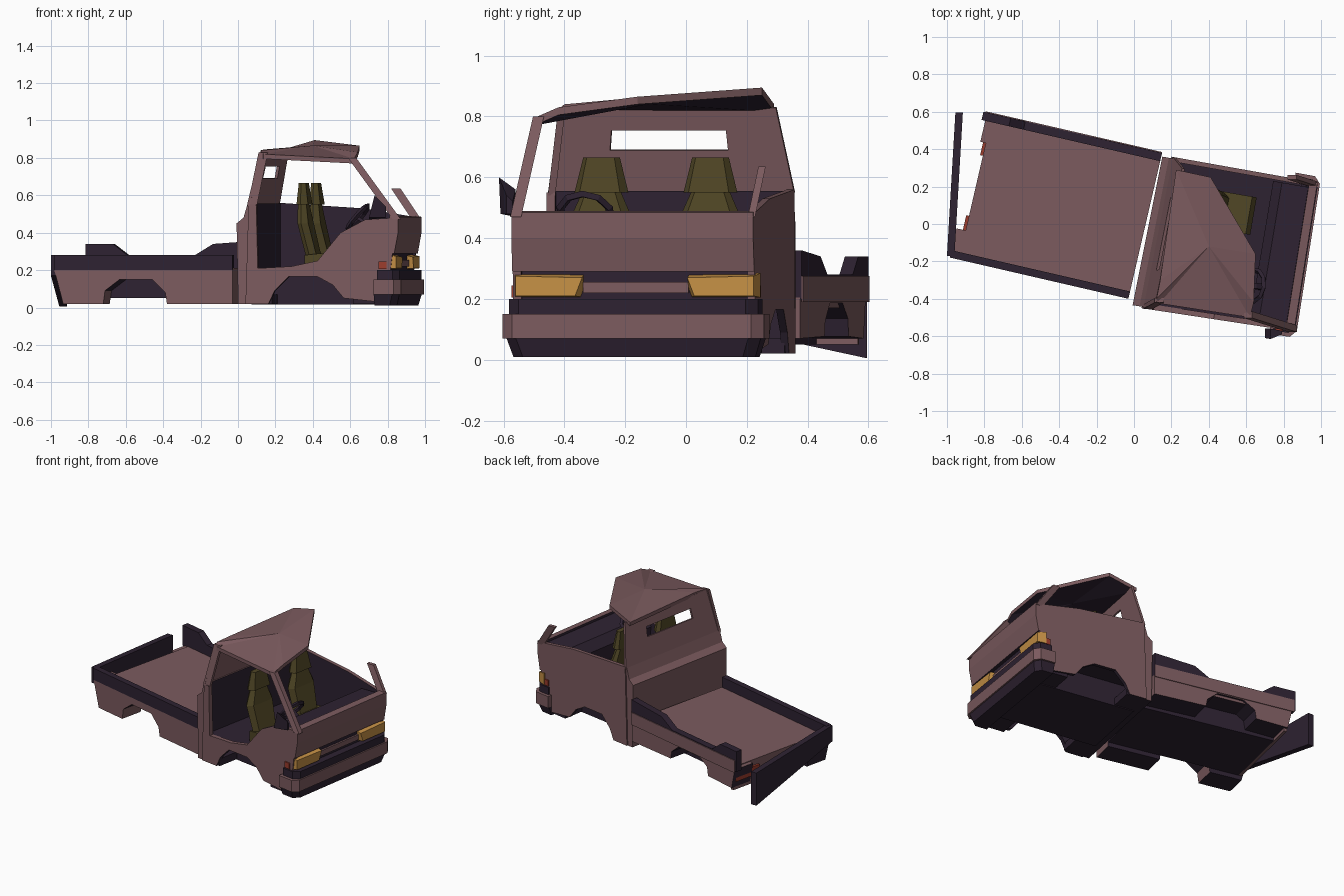
import bpy, bmesh, math
from mathutils import Vector

if "Cube" in bpy.data.objects:
    bpy.data.objects.remove(bpy.data.objects["Cube"])

def material(name, c):
    m = bpy.data.materials.new(name)
    m.diffuse_color = (*c, 1)
    m.use_nodes = True
    m.node_tree.nodes["Principled BSDF"].inputs["Base Color"].default_value = m.diffuse_color
    return m

PINK, DARK, OLIVE, AMBER, RED = range(5)
MATS = [material("dusty pink paint", (.20, .104, .113)), material("dark plum trim", (.027, .016, .031)),
        material("olive fabric", (.078, .060, .018)), material("amber glass", (.56, .28, .06)),
        material("red glass", (.33, .045, .026))]

# The bent truck has two frames: u runs forward, v runs sideways to +y
def bed(u, v, z):
    a = math.radians(-13)
    return Vector((.06 + u * math.cos(a) - v * math.sin(a), -.01 + u * math.sin(a) + v * math.cos(a), z))

def cab(u, v, z):
    r0, r1, f0, f1 = Vector((.04, -.45)), Vector((.20, .36)), Vector((.86, -.575)), Vector((.985, .22))
    t = (v + 1) / 2
    p = r0.lerp(r1, t).lerp(f0.lerp(f1, t), u)
    return Vector((p.x, p.y, z))

def finish(name, bm, colour):
    """colour is an index, or a rule taking a face normal and centre"""
    bmesh.ops.recalc_face_normals(bm, faces=bm.faces)
    for f in bm.faces:
        f.normal_update()
        f.material_index = colour(f.normal, f.calc_center_median()) if callable(colour) else colour
    me = bpy.data.meshes.new(name)
    bm.to_mesh(me)
    bm.free()
    for m in MATS:
        me.materials.append(m)
    ob = bpy.data.objects.new(name, me)
    bpy.context.collection.objects.link(ob)
    return ob

def loft(name, a, b, colour):
    """closed solid between two matching outlines"""
    bm = bmesh.new()
    va, vb = [bm.verts.new(p) for p in a], [bm.verts.new(p) for p in b]
    bm.faces.new(va)
    bm.faces.new(vb[::-1])
    for i in range(len(a)):
        j = (i + 1) % len(a)
        bm.faces.new((va[i], vb[i], vb[j], va[j]))
    return finish(name, bm, colour)

def side(name, frame, prof, v0, v1, colour):
    """(u, z) profile swept sideways"""
    return loft(name, [frame(u, v0, z) for u, z in prof], [frame(u, v1, z) for u, z in prof], colour)

def plan(name, frame, prof, z0, z1, colour):
    """(u, v) outline swept upward"""
    return loft(name, [frame(u, v, z0) for u, v in prof], [frame(u, v, z1) for u, v in prof], colour)

def block(name, frame, u0, u1, v0, v1, z0, z1, colour):
    return plan(name, frame, [(u0, v0), (u1, v0), (u1, v1), (u0, v1)], z0, z1, colour)

def bar(name, p, q, wx, wy, colour):
    ring = [(-wx, -wy), (wx, -wy), (wx, wy), (-wx, wy)]
    return loft(name, [Vector(p) + Vector((x, y, 0)) for x, y in ring],
                [Vector(q) + Vector((x, y, 0)) for x, y in ring], colour)

under_dark = lambda n, c: DARK if n.z < -.15 else PINK

# Load bed: floor, underbody, two sides with wheel arches
block("bed_floor", bed, -.925, 0, -.38, .38, .17, .21, under_dark)
block("bed_underbody", bed, -.91, 0, -.24, .24, .05, .17, DARK)
arch = [(-.71, .02), (-.70, .09), (-.62, .15), (-.44, .15), (-.37, .08), (-.36, .02)]
side("bed_side_right", bed, [(-.98, .205), (-.97, .17), (-.93, .02)] + arch + [(0, .02), (0, .205)], -.395, -.24,
     lambda n, c: DARK if n.z < -.15 or n.y > .5 else PINK)
arch2 = [(u, z * .85 + .06) for u, z in arch]
side("bed_side_left", bed, [(-.96, .205), (-.93, .07)] + arch2 + [(0, .07), (0, .205)], .24, .395,
     lambda n, c: DARK if n.z < -.15 or n.y < -.5 else PINK)
side("left_side_skin", bed, [(-.97, .19), (0, .19), (0, .275), (-.97, .275)], .40, .405, PINK)
# Dark rails, the left one torn up at both ends
block("bed_rail_right", bed, -.98, 0, -.40, -.36, .20, .28, DARK)
side("bed_rail_left", bed, [(-.98, .2), (0, .2), (0, .36), (-.28, .34), (-.38, .28), (-.75, .28),
                            (-.83, .34), (-.98, .34)], .355, .40, DARK)
# Rear face and tail lamps
block("bed_rear_panel", bed, -.93, -.91, -.38, .38, .05, .21, PINK)
for v in (-.26, .27):
    block("tail_lamp", bed, -.945, -.925, v - .1, v + .1, .11, .17, RED)
# Tailgate hanging loose
near = [(-1, -.17, .17), (-1, -.17, .28), (-.955, .595, .23), (-.955, .595, .005)]
loft("loose_tailgate", [Vector(p) for p in near],
     [Vector(p) + Vector((.04, 0, 0)) for p in near], DARK)

# Cab underbody and floor
block("cab_underbody", cab, 0, .93, -.6, .6, .015, .18, DARK)
block("cab_floor", cab, .02, .92, -.95, .95, .175, .21, DARK)
for v in (-.97, .6):
    block("sill_tray", cab, 0, .17, v, v + .37, .02, .07, DARK)
    block("front_tray", cab, .7, .92, v, v + .37, .02, .07, DARK)
# Cab sides: the right door is missing, the left one remains
lower = [(0, .02), (.15, .02), (.19, .09), (.28, .165), (.47, .165), (.57, .12), (.64, .05), (.86, .03), (.93, .1), (.96, .3)]
right = lower + [(.98, .48), (.78, .47), (.62, .40), (.47, .25), (.3, .22), (.08, .21), (.07, .55), (.02, .55)]
left = lower + [(.98, .48), (.6, .53), (.02, .56)]
side("cab_side_right", cab, right, -1, -.93, lambda n, c: DARK if n.y > .5 or n.z < -.3 else PINK)
side("cab_side_left", cab, left, .94, 1, lambda n, c: DARK if n.y < -.5 or n.z < -.3 else PINK)
# Rear of cab: lower box with sloping shelf
side("cab_rear_lower", cab, [(-.05, .02), (-.06, .45), (-.015, .48), (.012, .555), (.04, .555), (.04, .02)],
     -.98, .98, lambda n, c: DARK if n.x > .6 or n.z < -.5 else PINK)

# Upper rear wall with a window opening
bm = bmesh.new()
def wall(v, z):
    t = (z - .55) / .28
    return cab(.02, v * (1 - (.09 if v < 0 else .15) * t), z) + Vector((.06 * t, 0, 0))
grid = [[bm.verts.new(wall(v, z)) for v in (-1, -.52, .5, 1)] for z in (.55, .69, .755, .83)]
for i in range(3):
    for j in range(3):
        if (i, j) != (1, 1):
            bm.faces.new((grid[i][j], grid[i][j + 1], grid[i + 1][j + 1], grid[i + 1][j]))
ob = finish("cab_rear_wall", bm, PINK)
m = ob.modifiers.new("thickness", "SOLIDIFY")
m.thickness = .015
m.offset = 0

# Torn roof, bent up at the left front
edge = [(.12, -.40, .84), (.14, -.30, .845), (.225, .29, .84), (.41, .25, .895), (.65, -.16, .865),
        (.64, -.42, .83), (.62, -.50, .795), (.135, -.425, .82)]
bm = bmesh.new()
for drop in (0, .025):
    mid = bm.verts.new((.40, -.12, .866 - drop))
    ring = [bm.verts.new((x, y, z - drop)) for x, y, z in edge]
    for i in range(len(ring)):
        bm.faces.new((mid, ring[i - 1], ring[i]))
    if drop:
        for i in range(len(ring)):
            bm.faces.new((top[i - 1], top[i], ring[i], ring[i - 1]))
    top = ring
finish("torn_roof", bm, lambda n, c: DARK if n.z < -.6 else PINK)

# Pillars: right one whole, left one snapped
bar("right_windscreen_pillar", (.85, -.56, .47), (.61, -.485, .80), .022, .018, PINK)
bar("right_rear_pillar", (.075, -.442, .54), (.135, -.408, .83), .025, .012, PINK)
bar("snapped_pillar", (.955, .215, .47), (.845, .25, .635), .025, .012, PINK)

# Front: panel, recessed grille, lamps, bumper layers
side("front_panel", cab, [(.92, .29), (.97, .29), (.995, .40), (.995, .485), (.94, .49)], -1, 1,
     lambda n, c: DARK if n.z < -.6 or n.x < -.5 else PINK)
block("grille_recess", cab, .89, .94, -.98, .98, .14, .31, DARK)
block("grille_bar", cab, .93, .955, -.42, .45, .22, .255, PINK)
for a, b in ((-1.0, -.42), (1.03, .45)):
    loft("headlamp", [cab(.91, v, z) for v, z in ((a, .205), (b, .205), (b, .285), (a, .285))],
         [cab(.98, v, z) for v, z in ((a * .97, .21), (b + (a - b) * .1, .21), (b, .27), (a * .97, .275))], AMBER)
    s = -1 if a < 0 else 1
    block("side_marker", cab, .87, .92, s * .97, s * 1.02, .205, .245, RED)

def wrap(w, f, r=.84):
    return [(r, -w), (f - .04, -w), (f, -w + .09), (f, w - .09), (f - .04, w), (r, w)]
plan("bumper_top", cab, wrap(1.03, 1.0, .86), .15, .20, DARK)
plan("bumper", cab, wrap(1.08, 1.012), .07, .15, PINK)
loft("bumper_lower", [cab(u, v, .07) for u, v in wrap(1.05, 1.0)],
     [cab(u, v, .01) for u, v in wrap(1.0, .98)], DARK)

# Interior: dashboard, seats, steering wheel
side("dashboard", cab, [(.72, .3), (.70, .40), (.76, .46), (.94, .475), (.94, .2), (.80, .2)], -.92, .92, DARK)
for v in (-.47, .42):
    side("seat_cushion", cab, [(.36, .21), (.60, .21), (.61, .27), (.58, .30), (.36, .28)], v - .25, v + .25, OLIVE)
    def slab(u, z, w, t=.07):
        return [cab(u + d, v + s * w, z) for d, s in ((0, -.8), (t * .4, -1), (t, -.75), (t, .75), (t * .4, 1), (0, .8))]
    loft("seat_back_lower", slab(.37, .25, .23), slab(.31, .45, .27), OLIVE)
    loft("seat_back_shoulder", slab(.31, .45, .27), slab(.305, .55, .16, .055), OLIVE)
    loft("headrest", slab(.30, .55, .22, .075), slab(.31, .665, .15, .045), OLIVE)
bpy.ops.mesh.primitive_torus_add(major_segments=10, minor_segments=4, major_radius=.085, minor_radius=.014,
                                 location=(.64, -.33, .48), rotation=(0, math.radians(-50), math.radians(-10)))
wheel = bpy.context.object
wheel.name = "steering_wheel"
for mat in MATS:
    wheel.data.materials.append(mat)
for p in wheel.data.polygons:
    p.material_index = DARK
bar("steering_column", (.76, -.35, .40), (.64, -.33, .48), .015, .015, DARK)

# Door mirror
loft("door_mirror", [Vector(p) for p in ((.70, -.56, .47), (.79, -.57, .48), (.79, -.57, .52), (.73, -.56, .56))],
     [Vector(p) for p in ((.70, -.61, .48), (.79, -.59, .48), (.79, -.59, .54), (.73, -.615, .60))], DARK)
